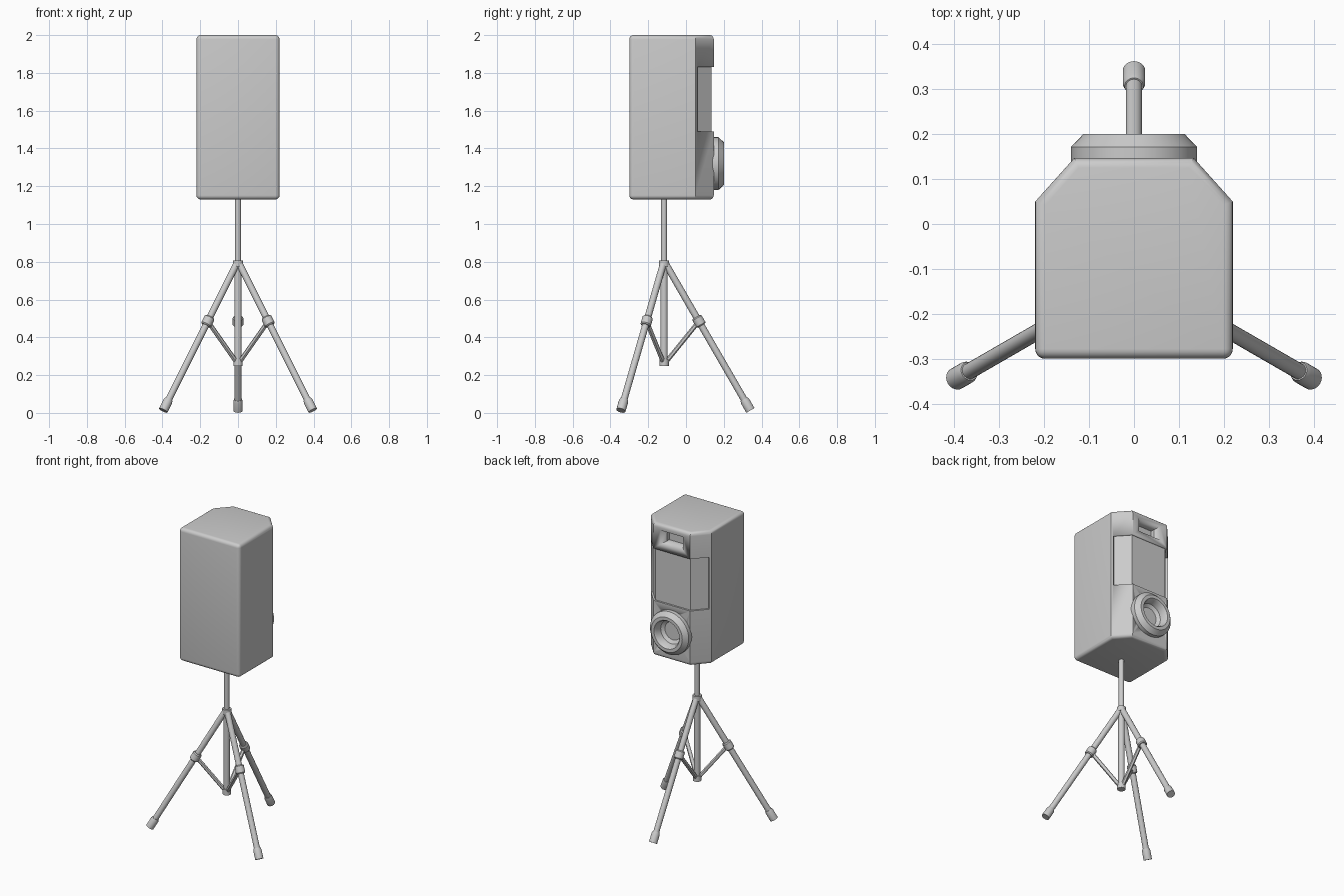
import bpy, bmesh, math
from mathutils import Vector

if "Cube" in bpy.data.objects:
    bpy.data.objects.remove(bpy.data.objects["Cube"])


def finish(bm, name, angle=30):
    bmesh.ops.recalc_face_normals(bm, faces=bm.faces)
    me = bpy.data.meshes.new(name)
    bm.to_mesh(me)
    bm.free()
    ob = bpy.data.objects.new(name, me)
    bpy.context.collection.objects.link(ob)
    bpy.ops.object.select_all(action='DESELECT')
    bpy.context.view_layer.objects.active = ob
    ob.select_set(True)
    bpy.ops.object.shade_smooth_by_angle(angle=math.radians(angle))
    return ob


def prism(points, z0, z1):
    bm = bmesh.new()
    lo = [bm.verts.new((x, y, z0)) for x, y in points]
    hi = [bm.verts.new((x, y, z1)) for x, y in points]
    bm.faces.new(lo)
    bm.faces.new(hi)
    for i in range(len(points)):
        j = (i + 1) % len(points)
        bm.faces.new((lo[i], lo[j], hi[j], hi[i]))
    bmesh.ops.recalc_face_normals(bm, faces=bm.faces)
    return bm


def lathe(name, origin, axis, profile, n=24):
    """Revolve (radius, distance along axis) pairs; ends are capped."""
    q = Vector(axis).to_track_quat('Z', 'Y')
    bm = bmesh.new()
    rings = []
    for r, h in profile:
        rings.append([bm.verts.new(Vector(origin) + q @ Vector(
            (r * math.cos(2 * math.pi * k / n), r * math.sin(2 * math.pi * k / n), h)))
            for k in range(n)])
    for a, b in zip(rings, rings[1:]):
        for k in range(n):
            m = (k + 1) % n
            bm.faces.new((a[k], a[m], b[m], b[k]))
    bm.faces.new(rings[0])
    bm.faces.new(rings[-1])
    return finish(bm, name)


def tube(name, a, b, r, n=20):
    a, b = Vector(a), Vector(b)
    return lathe(name, a, b - a, [(r, 0), (r, (b - a).length)], n)


def mirror_x(half):
    return half + [(-x, y) for x, y in reversed(half)]


def cut(target, cutter):
    mod = target.modifiers.new("cut", 'BOOLEAN')
    mod.operation = 'DIFFERENCE'
    mod.solver = 'EXACT'
    mod.object = cutter
    bpy.ops.object.select_all(action='DESELECT')
    bpy.context.view_layer.objects.active = target
    target.select_set(True)
    while target.modifiers[0] != mod:
        bpy.ops.object.modifier_move_up(modifier=mod.name)
    bpy.ops.object.modifier_apply(modifier=mod.name)
    bpy.data.objects.remove(cutter)


# Cabinet: chamfered prism with rounded rims and front corners
Z0, Z1 = 1.13, 2.0
bm = prism(mirror_x([(0.22, -0.30), (0.22, 0.05), (0.133, 0.147)]), Z0, Z1)
rims = [e for e in bm.edges
        if abs(e.verts[0].co.z - e.verts[1].co.z) < 1e-4 or e.verts[0].co.y < -0.2]
bmesh.ops.bevel(bm, geom=rims, offset=0.022, segments=5, profile=0.5, affect='EDGES')
cabinet = finish(bm, "cabinet")

# Wrap-around recessed panel between z 1.49 and 1.83
recess = mirror_x([(0.25, 0.095), (0.201, 0.053), (0.128, 0.135)])
recess = [(0.16, 0.25)] + recess + [(-0.16, 0.25)]
cut(cabinet, finish(prism(recess, 1.49, 1.83), "recess_cutter"))

# Horn opening with sloping sides
bm = bmesh.new()
loops = []
for y, w, h in ((0.16, 0.09, 0.052), (0.147, 0.083, 0.046), (0.115, 0.058, 0.03), (0.09, 0.058, 0.03)):
    loops.append([bm.verts.new((sx * w, y, 1.915 + sz * h))
                  for sx, sz in ((-1, -1), (1, -1), (1, 1), (-1, 1))])
for a, b in zip(loops, loops[1:]):
    for k in range(4):
        bm.faces.new((a[k], a[(k + 1) % 4], b[(k + 1) % 4], b[k]))
bm.faces.new(loops[0])
bm.faces.new(loops[-1])
cut(cabinet, finish(bm, "horn_cutter"))

# Hole behind the woofer so that its cup can be deep
cut(cabinet, tube("woofer_cutter", (0, 0.07, 1.32), (0, 0.25, 1.32), 0.1, 32))

# Woofer ring and cup
lathe("woofer", (0, 0, 1.32), (0, 1, 0),
      [(0.14, 0.08), (0.14, 0.172), (0.113, 0.2), (0.092, 0.2), (0.084, 0.188),
       (0.078, 0.15), (0.058, 0.135)], 40)

# Tripod
CY = -0.116
tube("upper_pole", (0, CY, 0.78), (0, CY, 1.14), 0.016)
tube("lower_pole", (0, CY, 0.26), (0, CY, 0.79), 0.019)
tube("top_collar", (0, CY, 0.775), (0, CY, 0.807), 0.027)
tube("bottom_collar", (0, CY, 0.248), (0, CY, 0.285), 0.025)

for i, ang in enumerate((90, 210, 330)):
    d = Vector((math.cos(math.radians(ang)), math.sin(math.radians(ang)), 0))

    def at(r, z):
        return Vector((0, CY, z)) + d * r

    top, end = at(0.008, 0.79), at(0.457, 0.013)
    u = (end - top).normalized()
    mid = top.lerp(end, 0.393)
    tube(f"leg_{i}", top, end - u * 0.01, 0.018)
    lathe(f"foot_{i}", end, -u, [(0.025, 0), (0.025, 0.055), (0.021, 0.068)])
    lathe(f"leg_clamp_{i}", mid - u * 0.026, u,
          [(0.023, 0), (0.028, 0.006), (0.028, 0.046), (0.023, 0.052)])
    tube(f"brace_{i}", at(0.012, 0.272), mid, 0.012, 12)
